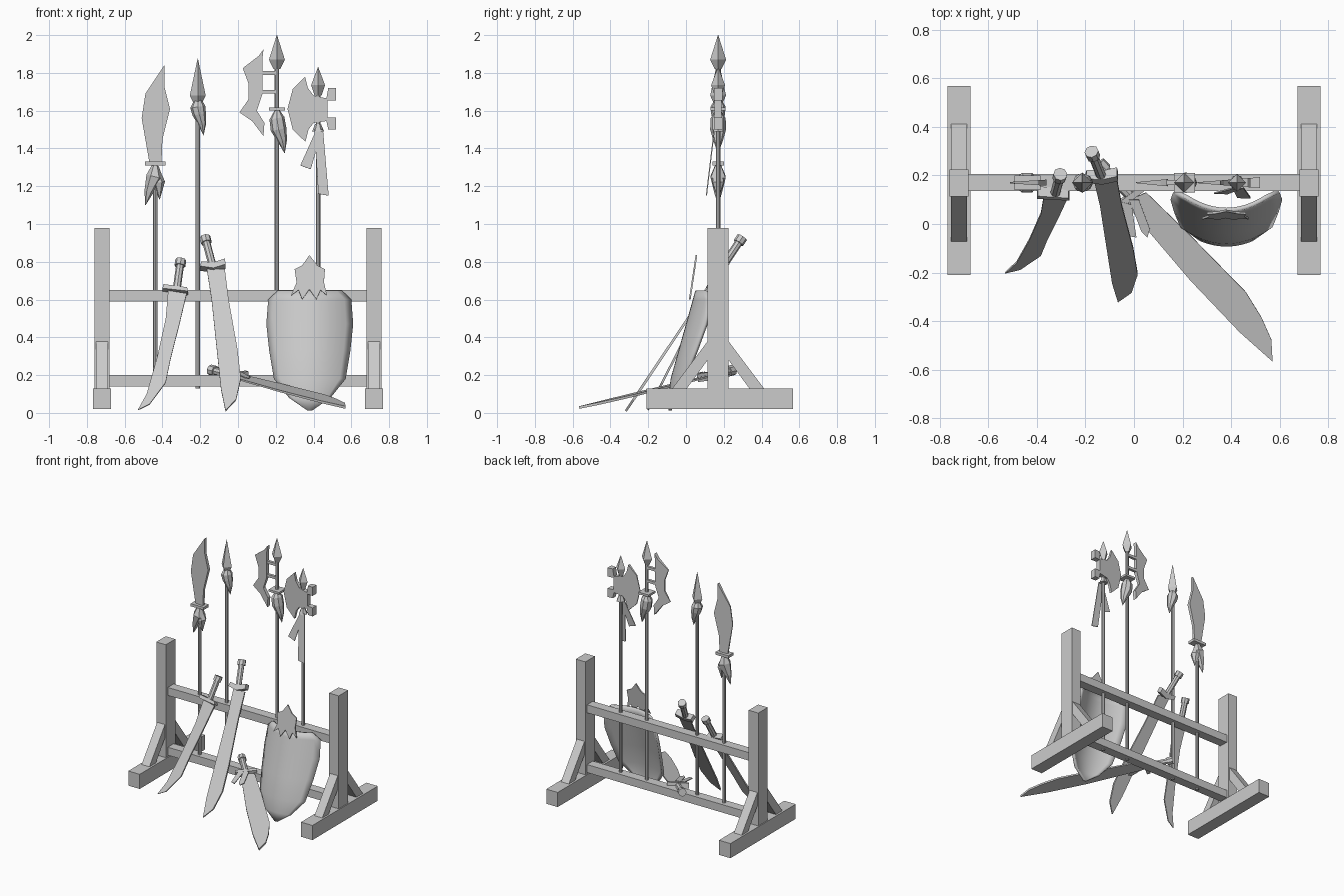
import bpy, bmesh, math
from mathutils import Vector

cube = bpy.data.objects.get("Cube")
if cube:
    bpy.data.objects.remove(cube, do_unlink=True)

grey = bpy.data.materials.new("plain_grey")
grey.use_nodes = True
grey.diffuse_color = (0.6, 0.6, 0.6, 1)
grey.node_tree.nodes["Principled BSDF"].inputs["Base Color"].default_value = (0.6, 0.6, 0.6, 1)

RACK_Y = 0.17


def finish(name, bm):
    bmesh.ops.recalc_face_normals(bm, faces=bm.faces)
    mesh = bpy.data.meshes.new(name)
    bm.to_mesh(mesh)
    bm.free()
    mesh.materials.append(grey)
    obj = bpy.data.objects.new(name, mesh)
    bpy.context.collection.objects.link(obj)
    return obj


def smooth(obj, angle=40):
    bpy.ops.object.select_all(action='DESELECT')
    obj.select_set(True)
    bpy.context.view_layer.objects.active = obj
    bpy.ops.object.shade_smooth_by_angle(angle=math.radians(angle))


def box(name, x, y, z):
    bm = bmesh.new()
    bmesh.ops.create_cube(bm, size=1)
    for v in bm.verts:
        v.co = Vector([(r[0] + r[1]) / 2 + c * (r[1] - r[0]) for r, c in zip((x, y, z), v.co)])
    return finish(name, bm)


def plane(origin, u, v):
    return Vector(origin), Vector(u), Vector(v)


def at(frame, u, v):
    return frame[0] + frame[1] * u + frame[2] * v


UPRIGHT = plane((0, RACK_Y, 0), (1, 0, 0), (0, 0, 1))


def plate(name, pts, thick, frame=UPRIGHT):
    """Flat outline whose thickness runs from thick[0] to thick[1] along u."""
    n = frame[1].cross(frame[2]).normalized()
    us = [p[0] for p in pts]
    lo, span = min(us), max(us) - min(us)
    bm = bmesh.new()
    sides = []
    for s in (-0.5, 0.5):
        sides.append([bm.verts.new(at(frame, u, v) + n * s *
                      (thick[0] + (thick[1] - thick[0]) * (u - lo) / span)) for u, v in pts])
    bm.faces.new(sides[0])
    bm.faces.new(sides[1][::-1])
    for i in range(len(pts)):
        j = (i + 1) % len(pts)
        bm.faces.new((sides[0][i], sides[0][j], sides[1][j], sides[1][i]))
    return finish(name, bm)


def loft(name, stations, sides=8):
    """Rings of given radius strung along (point, radius) stations."""
    axis = (stations[-1][0] - stations[0][0]).normalized()
    a = axis.orthogonal().normalized() if abs(axis.z) < 0.9 else Vector((1, 0, 0))
    a = (a - axis * a.dot(axis)).normalized()
    b = axis.cross(a)
    bm = bmesh.new()
    rings = []
    for p, r in stations:
        r = max(r, 0.001)
        angles = [2 * math.pi * k / sides for k in range(sides)]
        rings.append([bm.verts.new(p + (a * math.cos(t) + b * math.sin(t)) * r) for t in angles])
    for q, r in zip(rings, rings[1:]):
        for k in range(sides):
            m = (k + 1) % sides
            bm.faces.new((q[k], q[m], r[m], r[k]))
    bm.faces.new(rings[0])
    bm.faces.new(rings[-1])
    return finish(name, bm)


def upright(name, stations, sides=8):
    return loft(name, [(Vector((x, RACK_Y, z)), r) for x, z, r in stations], sides)


# Stand: feet, posts, braces and rails
for side, s in (("left", 1), ("right", -1)):
    def span(a, b):
        return tuple(sorted((s * a, s * b)))
    box(side + "_foot", span(.672, .767), (-.21, .567), (.02, .13))
    box(side + "_post", span(.68, .76), (.113, .225), (.13, .98))
    bx = plane((s * .72, RACK_Y, 0), (0, 1, 0), (0, 0, 1))
    for end, d in (("front", -1), ("back", 1)):
        plate(f"{side}_{end}_brace", [(d * .055, .38), (d * .055, .28), (d * .165, .13), (d * .242, .13)],
              (.065, .065), bx)
for name, z in (("lower_rail", .14), ("upper_rail", .59)):
    box(name, (-.69, .69), (.136, .206), (z, z + .06))

# Poles and their spear points
for name, x, top in (("glaive", -.437, 1.32), ("spear", -.213, 1.66),
                     ("halberd", .206, 1.85), ("axe", .424, 1.71)):
    smooth(upright(name + "_pole", [(x, .13, .012), (x, top, .012)]))
for name, x, base, wide, tip, r in (("spear", -.213, 1.63, 1.68, 1.875, .042),
                                    ("halberd", .206, 1.82, 1.87, 2.0, .042),
                                    ("axe", .424, 1.68, 1.735, 1.83, .037)):
    upright(name + "_point", [(x, base, .018), (x, wide, r), (x, tip, 0)], 4)

# Glaive head
plate("glaive_blade", [(-.39, 1.84), (-.49, 1.69), (-.51, 1.56), (-.47, 1.33), (-.405, 1.33),
                       (-.40, 1.45), (-.36, 1.61), (-.39, 1.73)], (.006, .025))
box("glaive_guard", (-.492, -.384), (.14, .2), (1.31, 1.33))
upright("glaive_tassel", [(-.437, 1.31, .018), (-.44, 1.25, .046), (-.472, 1.17, .024), (-.49, 1.10, 0)], 6)
upright("glaive_tassel_tip", [(-.437, 1.29, .02), (-.42, 1.22, .034), (-.415, 1.13, 0)], 6)

# Spear tassel
upright("spear_tassel", [(-.213, 1.66, .018), (-.213, 1.62, .04), (-.205, 1.58, .036),
                         (-.19, 1.53, .022), (-.183, 1.47, 0)])

# Halberd head
plate("halberd_blade", [(.135, 1.925), (.11, 1.89), (.025, 1.825), (.055, 1.745), (.055, 1.66),
                        (.008, 1.59), (.075, 1.545), (.135, 1.465), (.14, 1.535), (.10, 1.60),
                        (.13, 1.69), (.13, 1.88)], (.004, .03))
for name, z in (("halberd_lower_bar", 1.69), ("halberd_upper_bar", 1.79)):
    box(name, (.12, .206), (.16, .18), (z, z + .02))
box("halberd_guard", (.165, .25), (.13, .21), (1.6, 1.616))
upright("halberd_tassel", [(.206, 1.6, .015), (.206, 1.56, .04), (.215, 1.5, .042),
                           (.235, 1.44, .025), (.247, 1.375, 0)])

# Axe head and ribbons
plate("axe_blade", [(.355, 1.78), (.29, 1.715), (.262, 1.61), (.29, 1.50), (.357, 1.435), (.373, 1.5),
                    (.40, 1.535), (.468, 1.545), (.478, 1.5), (.518, 1.5), (.518, 1.565), (.473, 1.565),
                    (.473, 1.655), (.518, 1.655), (.518, 1.72), (.478, 1.72), (.468, 1.665),
                    (.40, 1.68), (.37, 1.72)], (.004, .045))
upright("ribbon_knot", [(.424, 1.49, .032), (.424, 1.53, .015)], 6)
hang = plane((0, -.03, 0), (1, 0, 0), (0, .12, 1))
plate("short_ribbon", [(.415, 1.5), (.33, 1.31), (.385, 1.29), (.435, 1.46)], (.006, .006), hang)
plate("long_ribbon", [(.405, 1.5), (.425, 1.16), (.48, 1.15), (.45, 1.5)], (.006, .006), hang)


# Curved swords, each lying in its own tilted plane
def sword(name, frame, blade, guard, grip, end, thick=(.008, .014)):
    plate(name + "_blade", blade, thick, frame)
    plate(name + "_guard", guard, (.045, .045), frame)
    a, b = at(frame, *grip), at(frame, *end)
    smooth(loft(name + "_hilt", [(a, .021), (a.lerp(b, .8), .021), (a.lerp(b, .8), .029), (b, .029)]))


sword("short_sword", plane((0, -.208, 0), (1, 0, 0), (0, .51, 1)),
      [(-.37, .645), (-.383, .495), (-.43, .285), (-.483, .1), (-.53, .015), (-.468, .045),
       (-.383, .16), (-.357, .285), (-.31, .47), (-.272, .63)],
      [(-.40, .65), (-.395, .672), (-.27, .655), (-.265, .635)], (-.325, .65), (-.303, .81))
sword("long_sword", plane((0, -.325, 0), (1, 0, 0), (0, .67, 1)),
      [(-.165, .76), (-.14, .6), (-.118, .39), (-.09, .125), (-.066, .01), (-.01, .07),
       (.015, .18), (-.003, .335), (-.05, .6), (-.07, .76)],
      [(-.20, .765), (-.195, .79), (-.13, .785), (-.07, .805), (-.065, .775), (-.13, .755)],
      (-.135, .78), (-.175, .93))
floor_plane = plane((0, 0, .17), (1, 0, -.05), (0, 1, .2))
sword("fallen_sword", floor_plane,
      [(.05, .13), (.23, -.045), (.46, -.28), (.525, -.385), (.565, -.475), (.57, -.565),
       (.435, -.445), (.23, -.23), (.06, -.03), (-.04, .09)],
      [(-.065, .06), (-.08, .08), (.04, .17), (.055, .15)], (-.01, .11), (-.145, .25))
cloth = plane((0, 0, .195), (1, 0, -.05), (0, 1, .2))
plate("fallen_sword_ribbon", [(-.05, .09), (-.02, -.05), (.01, -.055), (-.01, .08)], (.006, .006), cloth)
plate("fallen_sword_ribbon_end", [(-.02, .10), (.03, -.03), (.055, -.055), (.065, -.02), (.02, .10)],
      (.006, .006), cloth)

# Curved shield leaning on the rack
bm = bmesh.new()
rows = []
for z, w in ((.648, .17), (.60, .22), (.47, .23), (.33, .215), (.18, .19), (.08, .11), (.012, .012)):
    row = []
    for k in range(13):
        dx = w * (k / 6 - 1)
        row.append(bm.verts.new((.38 + dx, .05 + (max(z, .14) - .65) * .28 + 1.9 * dx * dx, z)))
    rows.append(row)
for p, q in zip(rows, rows[1:]):
    for k in range(12):
        bm.faces.new((p[k], q[k], q[k + 1], p[k + 1]))
shield = finish("shield", bm)
if shield.data.polygons[0].normal.y > 0:
    shield.data.flip_normals()
rim = shield.modifiers.new("thickness", 'SOLIDIFY')
rim.thickness = .018
rim.offset = -1
smooth(shield)

# Shield crest plate
plate("shield_crest", [(.378, .835), (.34, .78), (.30, .76), (.31, .69), (.28, .62), (.32, .65),
                       (.34, .60), (.378, .655), (.415, .60), (.437, .65), (.472, .62), (.455, .69),
                       (.46, .76), (.42, .78)], (.009, .009),
      plane((0, -.07, 0), (1, 0, 0), (0, .15, 1)))
